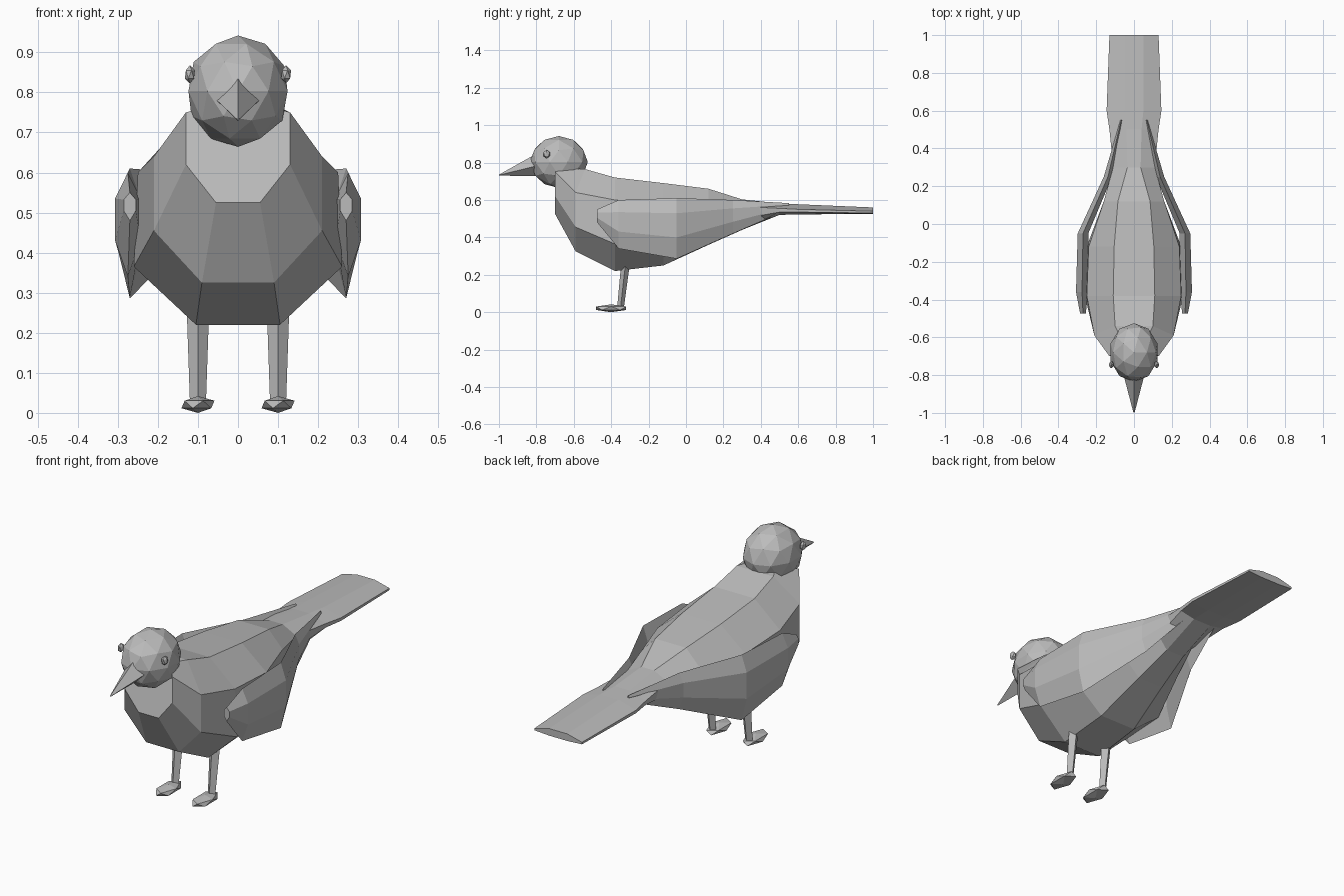
import bpy
import bmesh
from mathutils import Matrix, Vector

default_cube = bpy.data.objects.get("Cube")
if default_cube:
    bpy.data.objects.remove(default_cube, do_unlink=True)

# Single flat colour
grey = bpy.data.materials.new("plain_grey")
grey.use_nodes = True
grey.diffuse_color = (0.5, 0.5, 0.5, 1)
grey.node_tree.nodes["Principled BSDF"].inputs["Base Color"].default_value = grey.diffuse_color


def finish(name, bm):
    """Turn a bmesh into a flat-shaded grey object."""
    bmesh.ops.recalc_face_normals(bm, faces=bm.faces)
    mesh = bpy.data.meshes.new(name)
    bm.to_mesh(mesh)
    bm.free()
    mesh.materials.append(grey)
    obj = bpy.data.objects.new(name, mesh)
    bpy.context.collection.objects.link(obj)
    return obj


def loft(name, rings):
    """Skin a closed tube through rings with equal point counts."""
    bm = bmesh.new()
    loops = [[bm.verts.new(point) for point in ring] for ring in rings]
    count = len(loops[0])
    for first, second in zip(loops, loops[1:]):
        for i in range(count):
            j = (i + 1) % count
            bm.faces.new((first[i], first[j], second[j], second[i]))
    bm.faces.new(loops[0])
    bm.faces.new(loops[-1])
    return finish(name, bm)


def ellipsoid(name, centre, radii, detail):
    """Faceted ball stretched along the axes."""
    bm = bmesh.new()
    placement = Matrix.Translation(centre) @ Matrix.Diagonal((*radii, 1))
    bmesh.ops.create_icosphere(bm, subdivisions=detail, radius=1, matrix=placement)
    return finish(name, bm)


def diamond(centre, half_vector, other_vector):
    centre, a, b = Vector(centre), Vector(half_vector), Vector(other_vector)
    return [centre + a, centre + b, centre - a, centre - b]


def body_ring(y, *half_profile, lean=0):
    """Eight-sided section mirrored from a bottom-to-top half profile."""
    right = [(x, y, z) for x, z in half_profile]
    x, z = half_profile[-1]
    right[-1] = (x, y + lean, z)
    left = [(-x, y, z) for x, y, z in reversed(right)]
    return right + left


def wing_ring(side, y, x, half_width, bottom, top):
    """Tall thin six-sided section."""
    height = top - bottom
    low, high = bottom + 0.35 * height, bottom + 0.75 * height
    outer, inner = x + half_width, x - half_width
    profile = [(x, bottom), (outer, low), (outer, high),
               (x, top), (inner, high), (inner, low)]
    return [(side * px, y, pz) for px, pz in profile]


# Body flowing into the flat tail
loft("body_and_tail", [
    body_ring(-0.7, (0.055, 0.525), (0.13, 0.62), (0.13, 0.75), (0.06, 0.77), lean=0.08),
    body_ring(-0.59, (0.09, 0.325), (0.21, 0.455), (0.21, 0.64), (0.1, 0.765), lean=0.05),
    body_ring(-0.38, (0.105, 0.22), (0.26, 0.365), (0.25, 0.6), (0.11, 0.72)),
    body_ring(-0.12, (0.1, 0.25), (0.25, 0.37), (0.24, 0.58), (0.105, 0.69)),
    body_ring(0.12, (0.07, 0.36), (0.16, 0.44), (0.16, 0.58), (0.085, 0.66)),
    body_ring(0.3, (0.05, 0.44), (0.1, 0.5), (0.11, 0.565), (0.035, 0.603)),
    body_ring(0.5, (0.05, 0.52), (0.13, 0.535), (0.13, 0.555), (0.04, 0.582)),
    body_ring(0.6, (0.05, 0.523), (0.145, 0.535), (0.145, 0.55), (0.05, 0.577)),
    body_ring(1, (0.05, 0.525), (0.13, 0.53), (0.13, 0.54), (0.05, 0.56)),
])

# Head and beak
ellipsoid("head", (0, -0.68, 0.803), (0.13, 0.155, 0.139), 2)
loft("beak", [
    diamond((0, -0.8, 0.782), (0.055, 0, 0), (0, -0.02, 0.054)),
    diamond((0, -0.999, 0.733), (0.003, 0, 0), (0, 0, 0.003)),
])

for label, side in (("left", 1), ("right", -1)):
    ellipsoid(label + "_eye", (side * 0.12, -0.745, 0.845), (0.014, 0.02, 0.023), 1)

    # Folded wing tapering back to the tail
    loft(label + "_wing", [
        wing_ring(side, -0.475, 0.27, 0.015, 0.48, 0.55),
        wing_ring(side, -0.36, 0.275, 0.032, 0.34, 0.6),
        wing_ring(side, -0.05, 0.27, 0.028, 0.286, 0.61),
        wing_ring(side, 0.25, 0.138, 0.022, 0.42, 0.6),
        wing_ring(side, 0.55, 0.068, 0.004, 0.55, 0.583),
    ])

    # Leg and foot
    loft(label + "_leg", [
        diamond((side * 0.1, -0.35, 0.025), (0.02, 0, 0), (0, 0.018, 0)),
        diamond((side * 0.1, -0.32, 0.29), (0.029, 0, 0), (0, 0.024, 0)),
    ])
    ellipsoid(label + "_foot", (side * 0.1, -0.4, 0.021), (0.046, 0.094, 0.021), 1)
